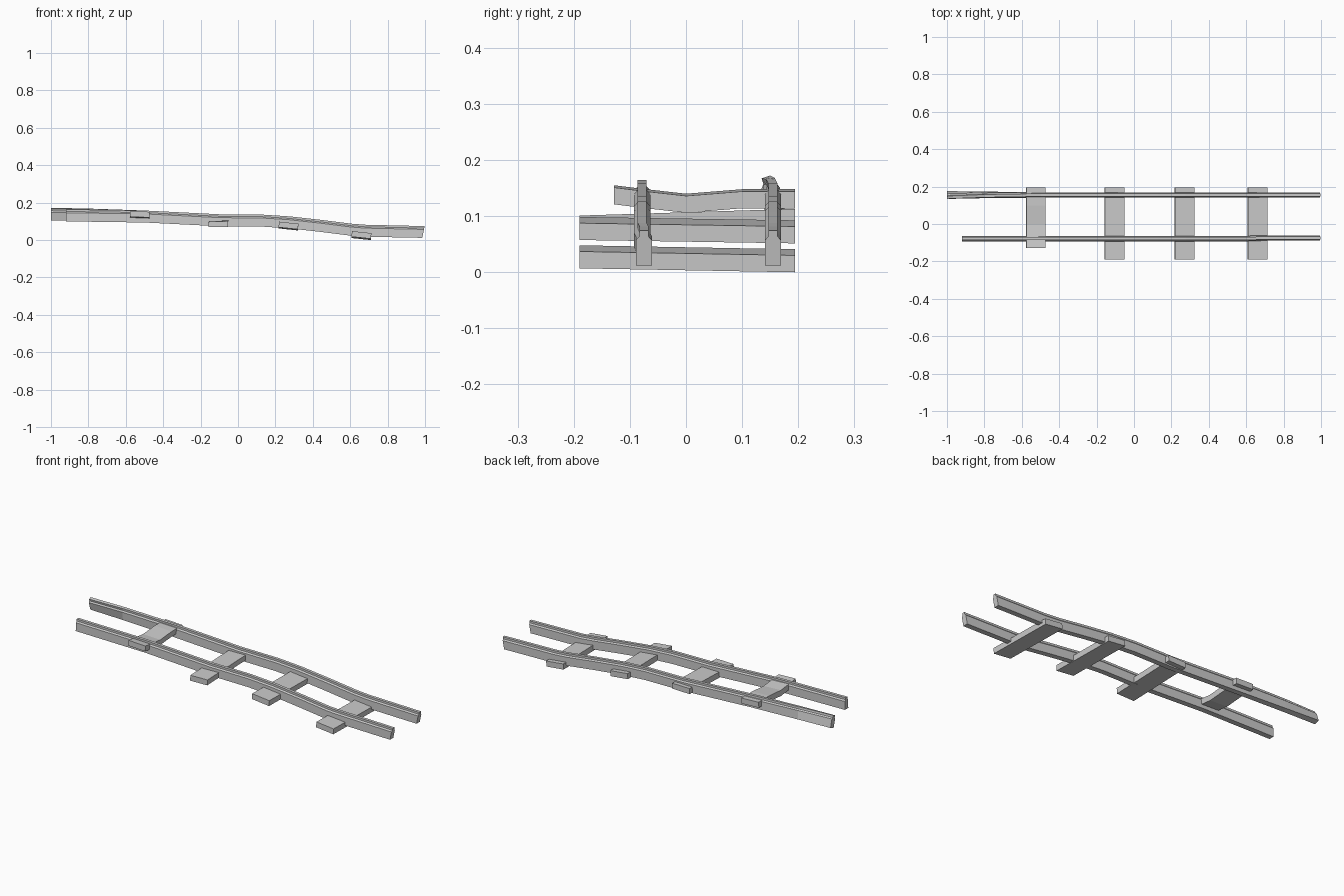
import bpy, bmesh
from math import atan2, sin, cos, radians
from mathutils import Vector

if "Cube" in bpy.data.objects:
    bpy.data.objects.remove(bpy.data.objects["Cube"])


def loft(name, rings):
    # Skin equal-sized rings of points into a closed solid
    bm = bmesh.new()
    loops = [[bm.verts.new(p) for p in r] for r in rings]
    n = len(loops[0])
    for a, b in zip(loops, loops[1:]):
        for i in range(n):
            j = (i + 1) % n
            bm.faces.new((a[i], a[j], b[j], b[i]))
    bm.faces.new(loops[0])
    bm.faces.new(loops[-1][::-1])
    bmesh.ops.recalc_face_normals(bm, faces=bm.faces)
    me = bpy.data.meshes.new(name)
    bm.to_mesh(me)
    bm.free()
    ob = bpy.data.objects.new(name, me)
    bpy.context.collection.objects.link(ob)
    return ob


# Rail section: wide web with a narrower head (y, height above the underside)
half = [(.0145, 0), (.0145, .046), (.008, .053), (.008, .064)]
section = half + [(-y, z) for y, z in reversed(half)]


def rail(name, path):
    # path: x, y, underside z, roll in degrees
    rings = []
    for i, (x, y, z, roll) in enumerate(path):
        p, q = path[max(i - 1, 0)], path[min(i + 1, len(path) - 1)]
        s = atan2(q[2] - p[2], q[0] - p[0])
        if i == len(path) - 1:
            s = -.2
        r = radians(roll)
        ring = []
        for u, h in section:
            v, w = u * cos(r) - h * sin(r), u * sin(r) + h * cos(r)
            ring.append(Vector((x - w * sin(s), y + v, z + w * cos(s))))
        rings.append(ring)
    return loft(name, rings)


# Shared slope of the sagging track
slope = [(-.5, .094), (-.3, .084), (-.1, .074), (.13, .072),
         (.27, .063), (.44, .044), (.6, .024), (.68, .018), (.985, .012)]
rail("front_rail", [(-.92, -.078, .1, 0)] +
     [(x, -.078 + (.003 if x > .65 else 0), z, 0) for x, z in slope])
rail("back_rail", [(-1, .162, .109, 18), (-.8, .159, .104, 8)] +
     [(x, .155, z, 0) for x, z in slope])


# Ties: x centre, fall across the width, profile of (y, underside z)
ties = [
    (-.525, .004, [(-.128, .123), (-.08, .117), (0, .108), (.05, .112), (.1, .116), (.194, .116)]),
    (-.105, -.002, [(-.19, .07), (.194, .082)]),
    (.27, .011, [(-.19, .063), (.194, .057)]),
    (.66, .011, [(-.19, .0125), (.194, .0055)]),
]
for k, (x, fall, prof) in enumerate(ties):
    rings = []
    for y, z in prof:
        a, b = z + fall / 2, z - fall / 2
        rings.append([(x - .053, y, a), (x + .051, y, b),
                      (x + .053, y, b + .03), (x - .051, y, a + .03)])
    loft(f"tie_{k + 1}", rings)
